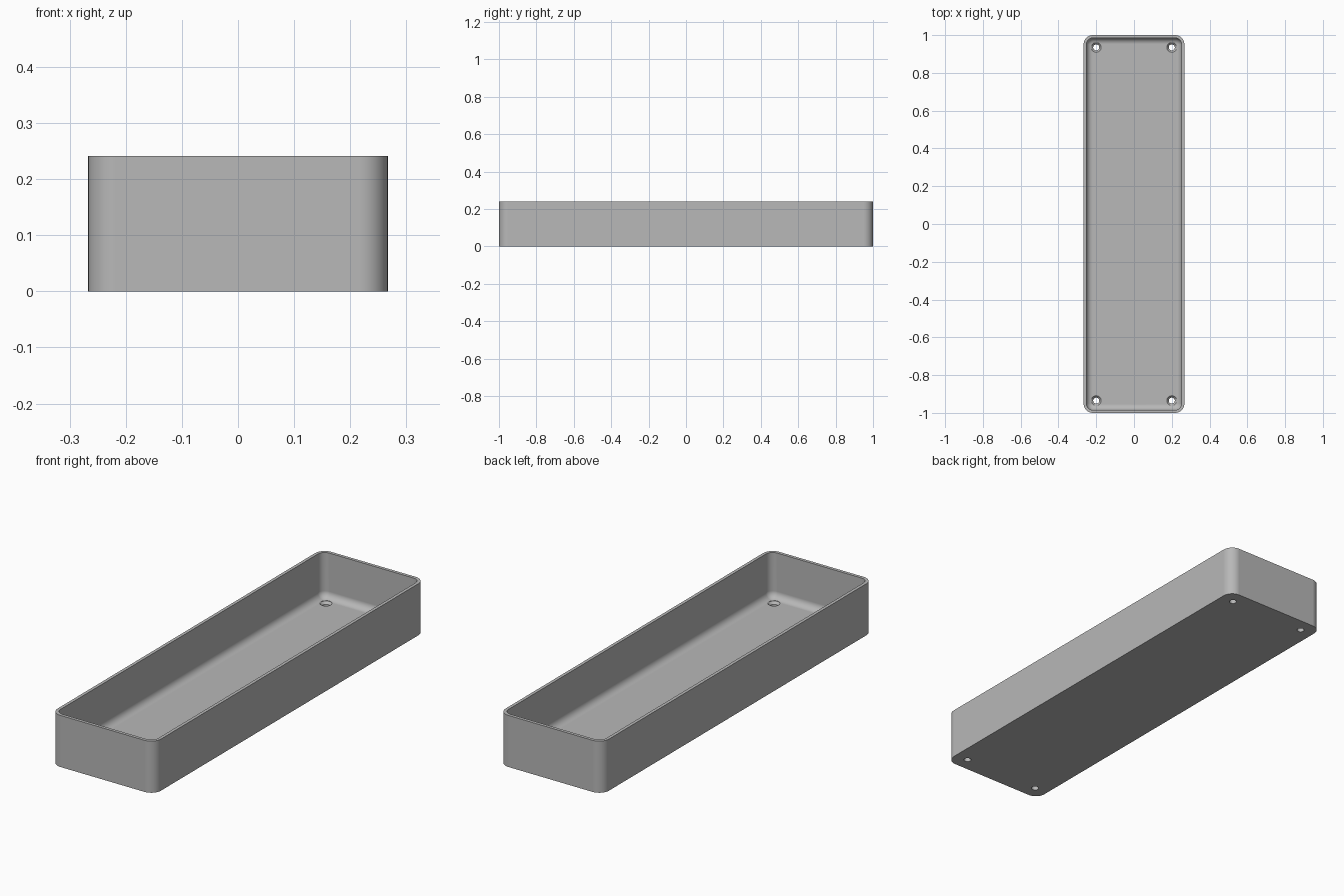
import bpy, bmesh, math

default = bpy.data.objects.get("Cube")
if default:
    bpy.data.objects.remove(default, do_unlink=True)

HALF_X, HALF_Y, HEIGHT = 0.267, 1.0, 0.241
CORNER, WALL, FLOOR, FILLET = 0.05, 0.015, 0.03, 0.032
HOLE_X, HOLE_Y, HOLE_R, SINK_R = 0.2, 0.935, 0.016, 0.026
STEPS = 10

grey = bpy.data.materials.new("grey plastic")
grey.use_nodes = True
colour = (0.48, 0.48, 0.48, 1)
grey.diffuse_color = colour
grey.node_tree.nodes["Principled BSDF"].inputs["Base Color"].default_value = colour


def make_object(name, bm):
    bmesh.ops.recalc_face_normals(bm, faces=bm.faces)
    mesh = bpy.data.meshes.new(name)
    bm.to_mesh(mesh)
    bm.free()
    mesh.materials.append(grey)
    obj = bpy.data.objects.new(name, mesh)
    bpy.context.collection.objects.link(obj)
    return obj


def rounded_ring(bm, inset, z):
    """Rounded rectangle of vertices, moved inwards by inset."""
    radius = CORNER - inset
    ring = []
    for quarter, (sx, sy) in enumerate([(1, 1), (-1, 1), (-1, -1), (1, -1)]):
        for i in range(STEPS + 1):
            a = (quarter + i / STEPS) * math.pi / 2
            ring.append(bm.verts.new((sx * (HALF_X - CORNER) + radius * math.cos(a),
                                      sy * (HALF_Y - CORNER) + radius * math.sin(a), z)))
    return ring


def skin(bm, rings):
    """Join consecutive rings with quads and cap both ends."""
    for low, high in zip(rings, rings[1:]):
        for i in range(len(low)):
            j = (i + 1) % len(low)
            bm.faces.new((low[i], low[j], high[j], high[i]))
    bm.faces.new(rings[0])
    bm.faces.new(rings[-1])


# Tray: outer wall, rim, inner wall, rounded floor edge, floor
bm = bmesh.new()
section = [(0, 0), (0, HEIGHT), (WALL, HEIGHT)]
for i in range(STEPS + 1):
    a = i / STEPS * math.pi / 2
    section.append((WALL + FILLET * (1 - math.cos(a)), FLOOR + FILLET * (1 - math.sin(a))))
skin(bm, [rounded_ring(bm, inset, z) for inset, z in section])
tray = make_object("tray", bm)

# Countersunk screw holes through the floor corners
bm = bmesh.new()
profile = [(HOLE_R, -0.02), (HOLE_R, FLOOR - 0.012), (SINK_R, FLOOR - 0.001), (SINK_R, FLOOR + 0.05)]
for sx in (-1, 1):
    for sy in (-1, 1):
        rings = []
        for r, z in profile:
            rings.append([bm.verts.new((sx * HOLE_X + r * math.cos(k * math.tau / 32),
                                        sy * HOLE_Y + r * math.sin(k * math.tau / 32), z))
                          for k in range(32)])
        skin(bm, rings)
cutter = make_object("screw_hole_cutter", bm)
cutter.hide_render = True

holes = tray.modifiers.new("screw holes", 'BOOLEAN')
holes.operation = 'DIFFERENCE'
holes.solver = 'EXACT'
holes.object = cutter
bpy.ops.object.select_all(action='DESELECT')
tray.select_set(True)
bpy.context.view_layer.objects.active = tray
bpy.ops.object.modifier_apply(modifier=holes.name)
bpy.data.objects.remove(cutter, do_unlink=True)

# Smooth corners, crisp rim and flat walls
bpy.ops.object.shade_smooth_by_angle(angle=math.radians(35))
weighted = tray.modifiers.new("flat walls", 'WEIGHTED_NORMAL')
weighted.keep_sharp = True
